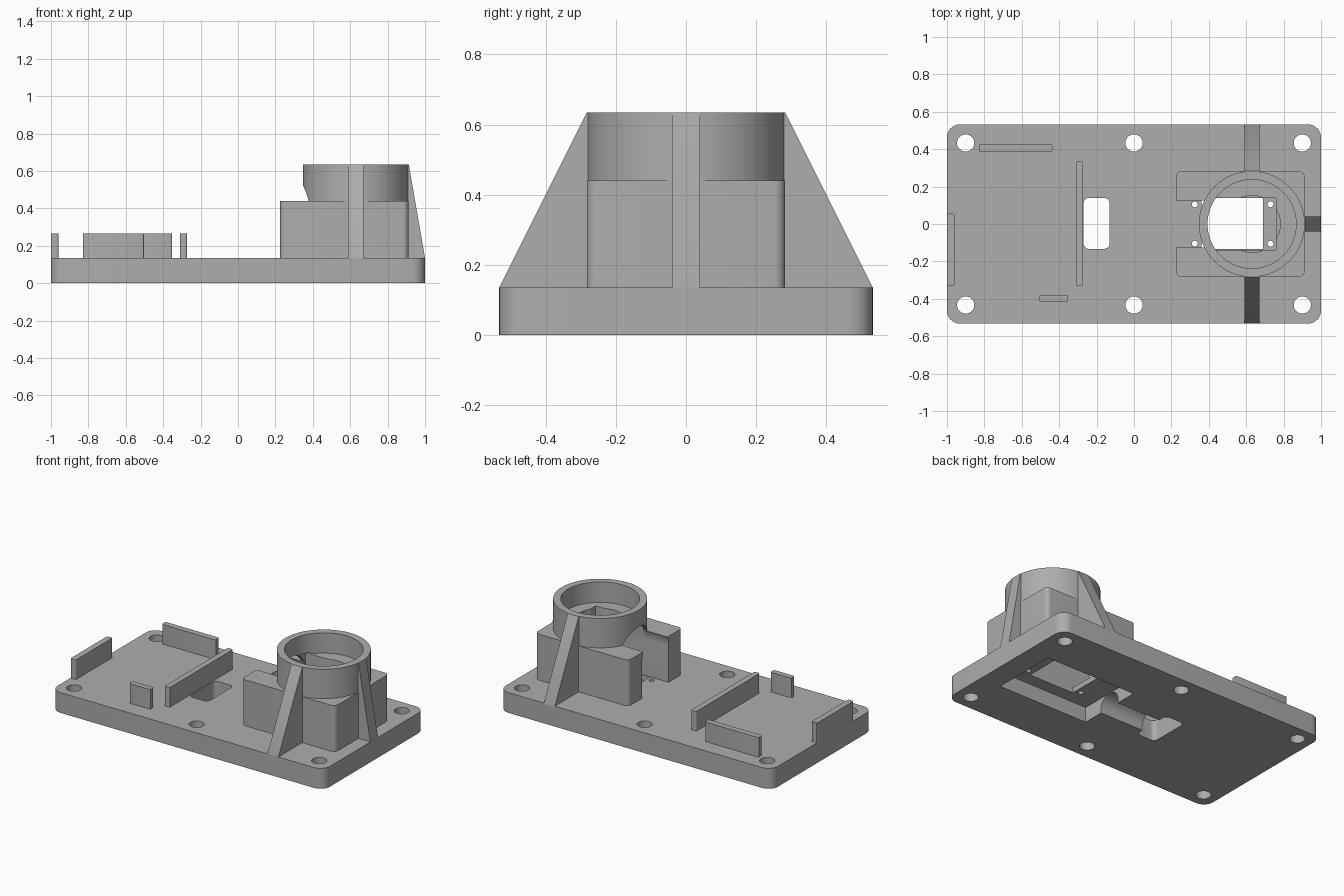
import bpy, bmesh, math
from mathutils import Matrix

cube = bpy.data.objects.get("Cube")
if cube:
    bpy.data.objects.remove(cube, do_unlink=True)

grey = bpy.data.materials.new("plain_grey")
grey.use_nodes = True
GREY = (0.42, 0.42, 0.42, 1)
grey.diffuse_color = GREY
grey.node_tree.nodes["Principled BSDF"].inputs["Base Color"].default_value = GREY


def prism(name, points, depth, matrix):
    """Extrude a 2D outline along local z, then place it."""
    bm = bmesh.new()
    face = bm.faces.new([bm.verts.new((x, y, 0)) for x, y in points])
    top = bmesh.ops.extrude_face_region(bm, geom=[face])["geom"]
    verts = [v for v in top if isinstance(v, bmesh.types.BMVert)]
    bmesh.ops.translate(bm, verts=verts, vec=(0, 0, depth))
    bmesh.ops.transform(bm, matrix=matrix, verts=bm.verts)
    bmesh.ops.recalc_face_normals(bm, faces=bm.faces)
    mesh = bpy.data.meshes.new(name)
    bm.to_mesh(mesh)
    bm.free()
    mesh.materials.append(grey)
    obj = bpy.data.objects.new(name, mesh)
    bpy.context.collection.objects.link(obj)
    return obj


def box(name, x0, x1, y0, y1, z0, z1, r=0, steps=6):
    """Box with optional rounded vertical edges."""
    pts = []
    for i, (cx, cy) in enumerate([(x1 - r, y1 - r), (x0 + r, y1 - r), (x0 + r, y0 + r), (x1 - r, y0 + r)]):
        for k in range(steps + 1 if r else 1):
            a = math.pi / 2 * (i + k / steps)
            pts.append((cx + r * math.cos(a), cy + r * math.sin(a)))
    return prism(name, pts, z1 - z0, Matrix.Translation((0, 0, z0)))


def circle(r, n):
    return [(r * math.cos(2 * math.pi * i / n), r * math.sin(2 * math.pi * i / n)) for i in range(n)]


def post(name, x, y, r, z0, z1, n=64):
    return prism(name, circle(r, n), z1 - z0, Matrix.Translation((x, y, z0)))


def rod_x(name, x0, x1, z, r):
    turn = Matrix.Rotation(math.pi / 2, 4, 'Y')
    return prism(name, circle(r, 48), x1 - x0, Matrix.Translation((x0, 0, z)) @ turn)


def combine(obj, others, operation):
    for other in others:
        mod = obj.modifiers.new("bool", 'BOOLEAN')
        mod.operation = operation
        mod.solver = 'EXACT'
        mod.object = other
        bpy.context.view_layer.objects.active = obj
        bpy.ops.object.modifier_apply(modifier=mod.name)
        bpy.data.objects.remove(other, do_unlink=True)


T = 0.135          # plate thickness
CX = 0.63          # tower axis
R = 0.283          # tower radius
TOP = 0.635

# Base plate with bolt holes, cable slot, underside pocket and channel
base = box("base_plate", -1, 1, -0.533, 0.533, 0, T, 0.07, 10)
cuts = [post("cut", x, y, 0.046, -0.1, 0.3, 32) for x in (-0.9, 0, 0.9) for y in (-0.433, 0.433)]
cuts += [post("cut", x, y, 0.016, -0.1, 0.3, 16) for x in (0.325, 0.73) for y in (-0.105, 0.105)]
cuts += [box("cut", -0.27, -0.13, -0.133, 0.14, -0.1, 0.3, 0.03),
         box("cut", 0.19, 0.85, -0.22, 0.22, -0.1, 0.1),
         box("cut", 0.36, 0.69, -0.135, 0.138, -0.1, 0.3),
         rod_x("cut", -0.2, 0.25, 0.02, 0.08)]
combine(base, cuts, 'DIFFERENCE')

# Tower: square housing, round collar and three tapering ribs
tower = box("tower", 0.225, 0.912, -0.283, 0.283, T - 0.01, 0.44, 0.03)
parts = [post("collar", CX, 0, R, T - 0.01, TOP, 96)]
for angle, reach in ((-90, 0.533), (90, 0.533), (0, 1 - CX)):
    outline = [(R - 0.03, T - 0.01), (reach, T - 0.01), (reach, T), (R, TOP), (R - 0.03, TOP)]
    place = (Matrix.Translation((CX, 0, 0)) @ Matrix.Rotation(math.radians(angle), 4, 'Z')
             @ Matrix.Translation((0, 0.04, 0)) @ Matrix.Rotation(math.pi / 2, 4, 'X'))
    parts.append(prism("rib", outline, 0.08, place))
combine(tower, parts, 'UNION')

# Hollow tower: bore, floor hole, motor bay and arched side opening
combine(tower, [post("cut", CX, 0, 0.237, 0.5, 0.8, 96),
                post("cut", CX, 0, 0.152, 0.3, 0.8),
                box("cut", 0.1, 0.76, -0.138, 0.138, 0.05, 0.39),
                box("cut", 0.4, 0.76, -0.138, 0.138, 0.1, 0.51),
                rod_x("cut", 0.1, 0.6, 0.385, 0.1385)], 'DIFFERENCE')

# Upright locating walls on the plate
walls = [box("end_wall", -1, -0.96, -0.33, 0.055, T - 0.01, 0.265, 0.008, 3),
         box("back_wall", -0.83, -0.435, 0.385, 0.425, T - 0.01, 0.265, 0.01, 3),
         box("middle_wall", -0.31, -0.272, -0.33, 0.337, T - 0.01, 0.265, 0.01, 3),
         box("front_wall", -0.507, -0.352, -0.418, -0.38, T - 0.01, 0.265, 0.01, 3)]

# Smooth curved faces, keep edges crisp
for obj in [base, tower] + walls:
    bpy.ops.object.select_all(action='DESELECT')
    obj.select_set(True)
    bpy.context.view_layer.objects.active = obj
    bpy.ops.object.shade_smooth_by_angle(angle=math.radians(30))
